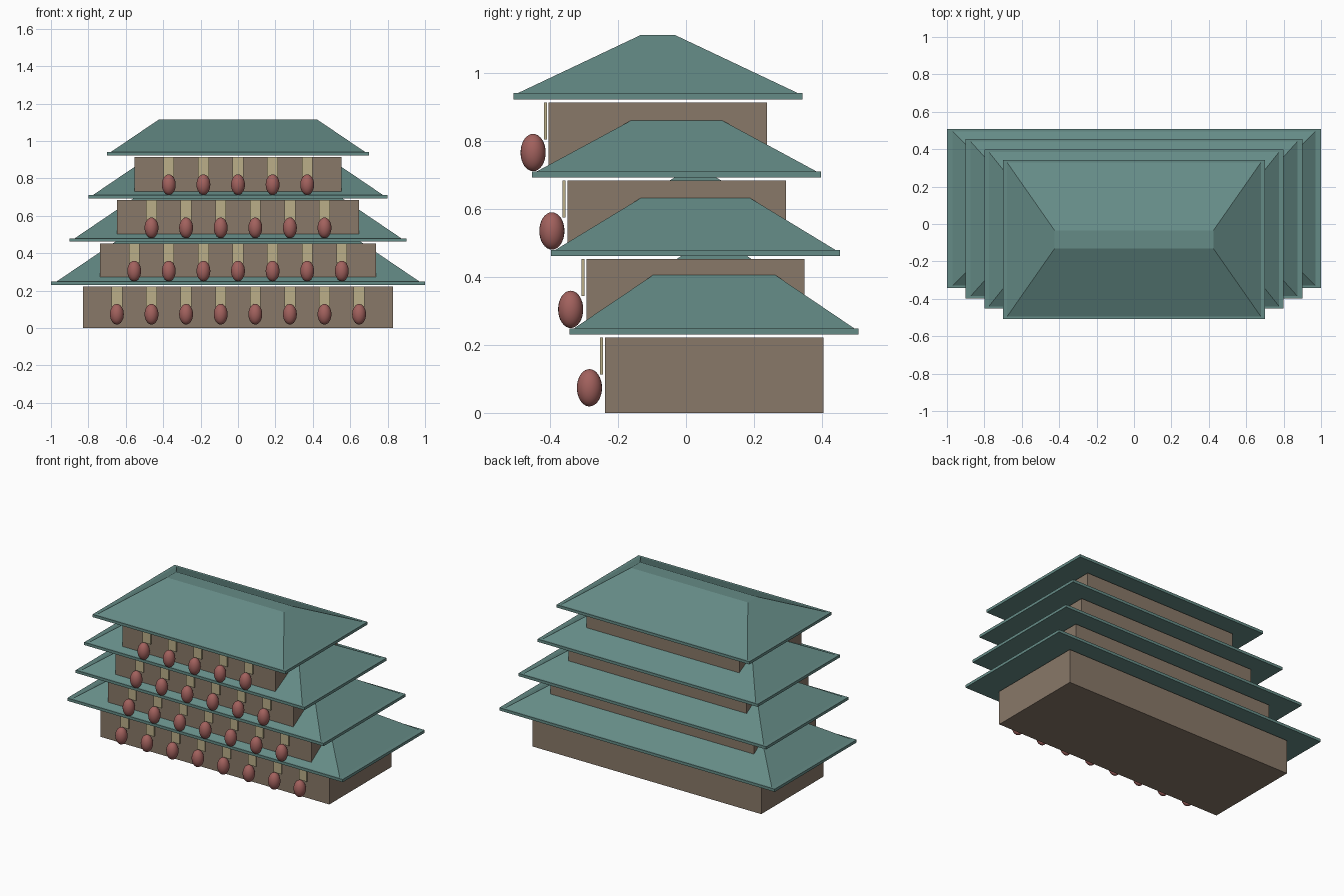
import bpy, bmesh

if "Cube" in bpy.data.objects:
    bpy.data.objects.remove(bpy.data.objects["Cube"])

FLOORS = 4
STEP_Z = 0.231      # storey height
STEP_Y = -0.0553    # each storey shifts towards the front
Y0 = 0.083
WALL_D = 0.3215     # half depth of walls
ROOF_D = 0.4255     # half depth of eaves


def material(name, rgb):
    m = bpy.data.materials.new(name)
    m.diffuse_color = (*rgb, 1)
    m.use_nodes = True
    m.node_tree.nodes["Principled BSDF"].inputs["Base Color"].default_value = m.diffuse_color
    return m


WOOD = material("wood", (0.25, 0.19, 0.14))
TILE = material("roof_tile", (0.13, 0.26, 0.24))
PAPER = material("banner_cloth", (0.50, 0.43, 0.25))
RED = material("lantern_red", (0.36, 0.12, 0.11))


def make_object(name, bm, mat):
    mesh = bpy.data.meshes.new(name)
    bm.to_mesh(mesh)
    bm.free()
    mesh.materials.append(mat)
    ob = bpy.data.objects.new(name, mesh)
    bpy.context.collection.objects.link(ob)
    return ob


def frustum(name, x, y, z0, z1, base, top, mat):
    """Box from z0 to z1 whose half sizes go from base to top."""
    bm = bmesh.new()
    bmesh.ops.create_cube(bm, size=2)
    for v in bm.verts:
        hx, hy = top if v.co.z > 0 else base
        v.co = (x + v.co.x * hx, y + v.co.y * hy, z1 if v.co.z > 0 else z0)
    return make_object(name, bm, mat)


def box(name, x, y, z0, z1, hx, hy, mat):
    return frustum(name, x, y, z0, z1, (hx, hy), (hx, hy), mat)


def lantern(name, x, y, z):
    bm = bmesh.new()
    bmesh.ops.create_uvsphere(bm, u_segments=24, v_segments=16, radius=1)
    for f in bm.faces:
        f.smooth = True
    ob = make_object(name, bm, RED)
    ob.location = (x, y, z)
    ob.scale = (0.037, 0.037, 0.055)


for i in range(FLOORS):
    z = STEP_Z * i
    y = Y0 + STEP_Y * i
    front = y - WALL_D
    rx = 1.0 - 0.1 * i

    # Walls; upper storeys start inside the eave below
    box(f"walls_{i}", 0, y, z + (0.009 if i else 0), z + 0.222,
        0.83 - 0.092 * i, WALL_D, WOOD)

    # Eave slab and hipped roof
    eave = z + 0.249
    box(f"eave_{i}", 0, y, z + 0.231, eave, rx, ROOF_D, TILE)
    frustum(f"hip_roof_{i}", 0, y, eave, eave + 0.2457 * rx,
            (0.97 * rx, 0.97 * ROOF_D), (0.607 * rx, 0.049), TILE)

    # Row of hanging banners with lanterns
    count = 8 - i
    for k in range(count):
        x = (k - (count - 1) / 2) * 0.185
        box(f"banner_{i}_{k}", x, front - 0.01, z + 0.113, z + 0.222,
            0.029, 0.0045, PAPER)
        lantern(f"lantern_{i}_{k}", x, front - 0.046, z + 0.074)
